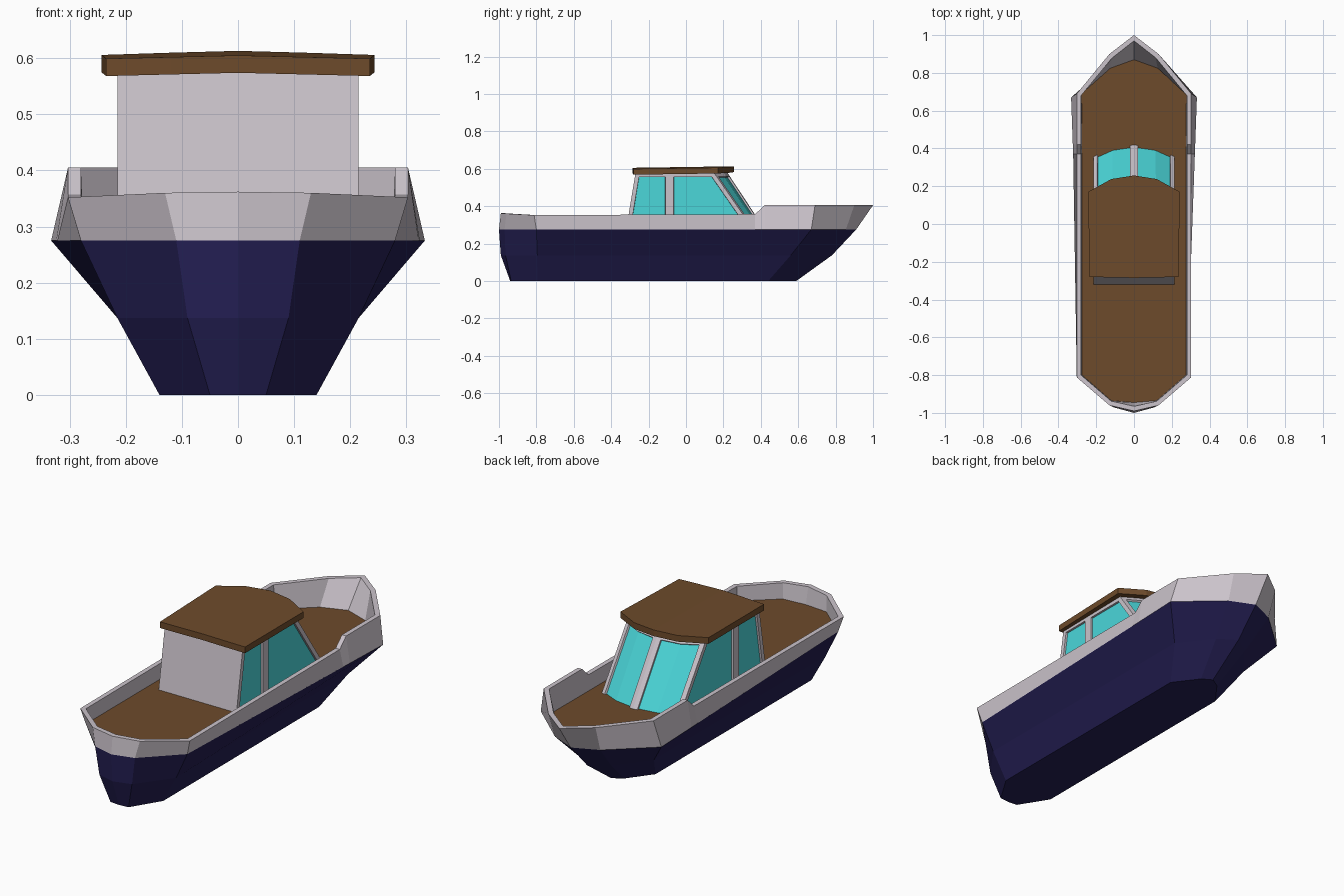
import bpy, bmesh

if "Cube" in bpy.data.objects:
    bpy.data.objects.remove(bpy.data.objects["Cube"])


def material(name, rgb):
    m = bpy.data.materials.new(name)
    m.diffuse_color = (*rgb, 1)
    m.use_nodes = True
    m.node_tree.nodes["Principled BSDF"].inputs["Base Color"].default_value = m.diffuse_color
    return m


NAVY = material("navy_paint", (0.018, 0.014, 0.09))
WHITE = material("pale_paint", (0.60, 0.55, 0.60))
BROWN = material("brown_wood", (0.155, 0.07, 0.024))
GLASS = material("cyan_glass", (0.07, 0.68, 0.70))


def finish(bm, name, mats):
    bmesh.ops.recalc_face_normals(bm, faces=bm.faces)
    me = bpy.data.meshes.new(name)
    bm.to_mesh(me)
    bm.free()
    for m in mats:
        me.materials.append(m)
    ob = bpy.data.objects.new(name, me)
    bpy.context.collection.objects.link(ob)
    return ob


def mirrored(half):
    """Close a half outline (first and last points on x = 0) into a full loop."""
    return half + [(-x, y, z) for x, y, z in reversed(half[1:-1])]


def loft(bm, loops, cap_first=False, cap_last=False):
    rings = [[bm.verts.new(p) for p in loop] for loop in loops]
    n = len(rings[0])
    for a, b in zip(rings, rings[1:]):
        for i in range(n):
            bm.faces.new((a[i], a[(i + 1) % n], b[(i + 1) % n], b[i]))
    if cap_first:
        bm.faces.new(rings[0])
    if cap_last:
        bm.faces.new(rings[-1])
    return rings


def level(pts, z):
    return mirrored([(x, y, z) for x, y in pts])


# Hull: three stacked outlines, stern to bow
keel = [(0, -.94), (.05, -.935), (.14, -.79), (.14, .44), (.05, .56), (0, .59)]
bilge = [(0, -.99), (.09, -.965), (.215, -.795), (.215, .56), (.09, .72), (0, .78)]
chine = [(0, -1), (.11, -.97), (.28, -.80), (.333, .67), (.125, .855), (0, .91)]
bm = bmesh.new()
loft(bm, [level(keel, 0), level(bilge, .137), level(chine, .275)], cap_first=True)
finish(bm, "hull", [NAVY])

# Bulwark: outer wall, rail top, inner wall, with a step up towards the bow
low = [(x, y, .275) for x, y in chine]
low[3:3] = [(.322, .37, .275), (.324, .42, .275)]
rail = [(0, -.99, .362), (.13, -.96, .36), (.303, -.812, .352), (.303, .37, .357),
        (.303, .42, .405), (.303, .69, .405), (.13, .90, .405), (0, 1, .405)]
inner = [(0, -.965, .362), (.12, -.938, .36), (.28, -.80, .352), (.28, .37, .357),
         (.28, .42, .405), (.28, .68, .405), (.115, .88, .405), (0, .97, .405)]
floor = [(0, -.945), (.12, -.935), (.275, -.80), (.275, .37), (.275, .42),
         (.277, .69), (.125, .825), (0, .87)]
bm = bmesh.new()
loft(bm, [mirrored(low), mirrored(rail), mirrored(inner), level(floor, .28)])
finish(bm, "bulwark", [WHITE])

# Deck
bm = bmesh.new()
bm.faces.new([bm.verts.new(p) for p in level(floor, .28)])
finish(bm, "deck", [BROWN])

# Cabin: straight back and sides, bowed raked windscreen, recessed panes
base = [(0, -.32), (.215, -.32), (.215, -.088), (.215, .36), (.115, .405), (0, .422)]
head = [(0, -.27), (.215, -.27), (.215, -.088), (.215, .15), (.115, .205), (0, .222)]
bm = bmesh.new()
loft(bm, [level(base, .275), level(head, .578)], cap_last=True)
bm.faces.ensure_lookup_table()
walls = list(bm.faces)
panes = [[1], [2], [3, 4], [5, 6], [7], [8]]
bmesh.ops.recalc_face_normals(bm, faces=bm.faces)
for group in panes:
    glass = [walls[i] for i in group]
    bmesh.ops.inset_region(bm, faces=glass, thickness=.022, use_even_offset=True)
    bmesh.ops.inset_region(bm, faces=glass, thickness=.001, depth=-.01,
                           use_even_offset=True)
    for f in glass:
        f.material_index = 1
finish(bm, "cabin", [WHITE, GLASS])

# Roof: slightly crowned slab with a bowed front edge
edge = [(0, -.285), (.12, -.283), (.235, -.28), (.243, .17), (.12, .238), (0, .257)]


def roof_loop(z):
    return mirrored([(x, y, z + .015 * (y + .28) + .006 * (1 - x / .243)) for x, y in edge])


bm = bmesh.new()
bottom, top = loft(bm, [roof_loop(.568), roof_loop(.599)])
for ring in (bottom, top):
    n = len(ring)
    for i in range(len(edge) - 1):
        if i in (0, 1, 2):  # strips running back to front
            j = len(edge) - 1 - i
            if i < 2:
                bm.faces.new((ring[i], ring[i + 1], ring[j - 1], ring[j]))
                bm.faces.new((ring[-i % n], ring[n - i - 1], ring[n - j + 1], ring[n - j]))
finish(bm, "cabin_roof", [BROWN])
